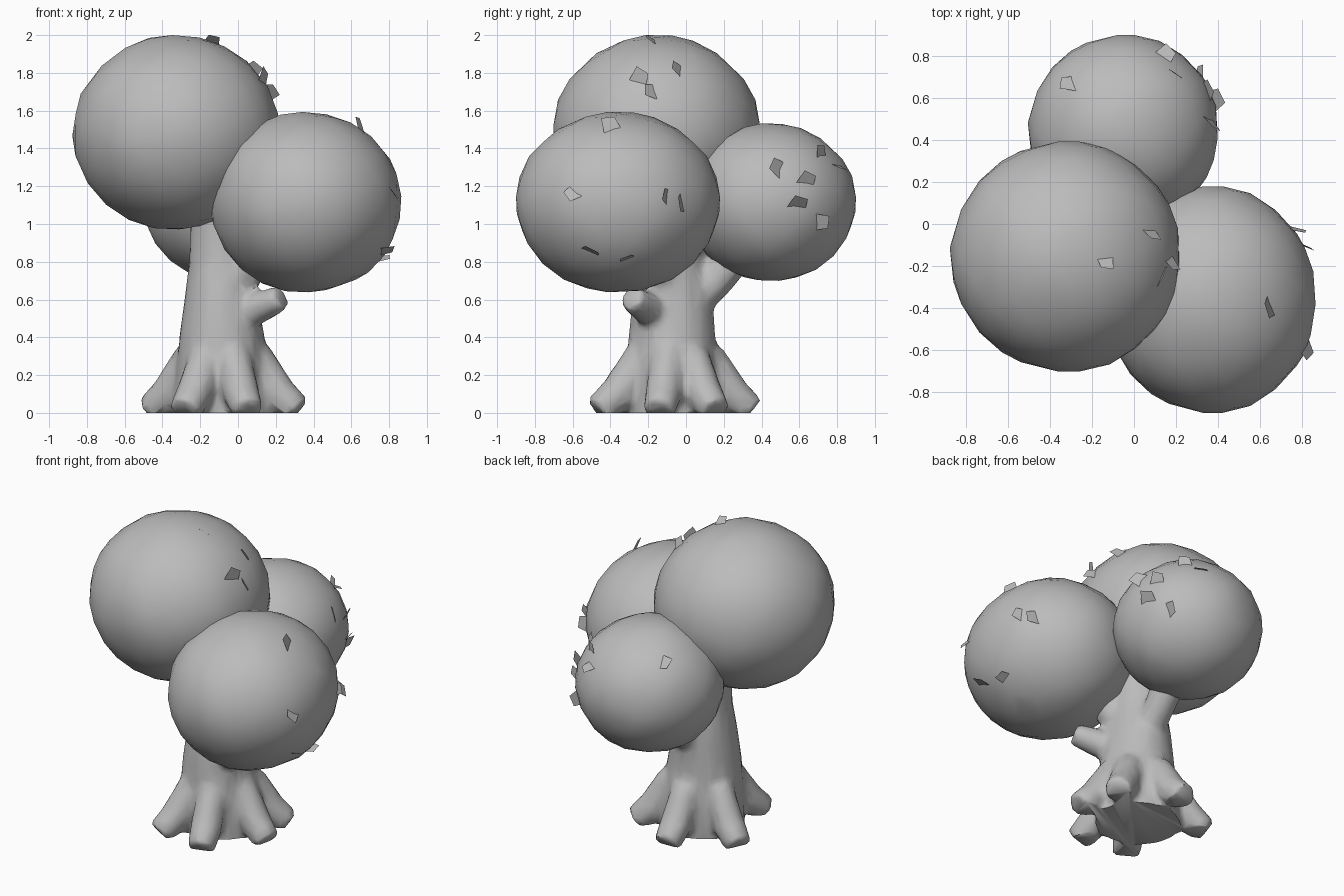
import bpy, bmesh, math, random
from mathutils import Vector, Matrix

if "Cube" in bpy.data.objects:
    bpy.data.objects.remove(bpy.data.objects["Cube"])

random.seed(4)
grey = bpy.data.materials.new("plain grey")
grey.diffuse_color = (0.5, 0.5, 0.5, 1)
grey.use_nodes = True
grey.node_tree.nodes["Principled BSDF"].inputs["Base Color"].default_value = grey.diffuse_color


def make_object(name, bm, smooth_angle=60):
    me = bpy.data.meshes.new(name)
    bm.to_mesh(me)
    bm.free()
    me.materials.append(grey)
    ob = bpy.data.objects.new(name, me)
    bpy.context.collection.objects.link(ob)
    bpy.ops.object.select_all(action='DESELECT')
    ob.select_set(True)
    bpy.context.view_layer.objects.active = ob
    bpy.ops.object.shade_smooth_by_angle(angle=math.radians(smooth_angle))
    return ob


def loft(bm, rings):
    """Skin a list of vertex rings and close both ends."""
    loops = [[bm.verts.new(p) for p in ring] for ring in rings]
    n = len(loops[0])
    for a, b in zip(loops, loops[1:]):
        for i in range(n):
            j = (i + 1) % n
            bm.faces.new((a[i], a[j], b[j], b[i]))
    bm.faces.new(loops[0][::-1])
    bm.faces.new(loops[-1])


def limb(bm, points, n=10):
    """Tapered tube through (x, y, z, radius) points."""
    rings = []
    for i, p in enumerate(points):
        q0 = Vector(points[max(i - 1, 0)][:3])
        q1 = Vector(points[min(i + 1, len(points) - 1)][:3])
        rot = (q1 - q0).to_track_quat('Z', 'Y')
        rings.append([Vector(p[:3]) + rot @ Vector((math.cos(t) * p[3], math.sin(t) * p[3], 0))
                      for t in (2 * math.pi * k / n for k in range(n))])
    loft(bm, rings)


# Trunk core: z, centre x, centre y, radius x, radius y
bm = bmesh.new()
core = [(-0.1, -0.08, -0.06, 0.27, 0.25), (0.1, -0.08, -0.06, 0.26, 0.25),
        (0.25, -0.08, -0.07, 0.245, 0.245), (0.42, -0.085, -0.075, 0.225, 0.23),
        (0.6, -0.09, -0.07, 0.195, 0.215), (0.8, -0.09, -0.07, 0.17, 0.17),
        (1.0, -0.09, -0.07, 0.165, 0.165), (1.2, -0.09, -0.07, 0.17, 0.17)]
loft(bm, [[Vector((cx + rx * math.cos(t), cy + ry * math.sin(t), z))
           for t in (2 * math.pi * k / 16 for k in range(16))]
          for z, cx, cy, rx, ry in core])

# Roots spreading from the trunk foot
for x, y in [(-0.46, 0.11), (-0.28, -0.41), (0.05, -0.46),
             (0.31, -0.14), (0.25, 0.15), (-0.1, 0.34)]:
    start = Vector((-0.08, -0.06))
    d = Vector((x, y)) - start
    a, b, c = (start + d * f for f in (0.45, 0.75, 1.02))
    limb(bm, [(a.x, a.y, 0.3, 0.09), (b.x, b.y, 0.1, 0.1), (c.x, c.y, 0.01, 0.085)])

# Cut-off stub at the front right, and forks rising into the crowns
limb(bm, [(0.0, -0.14, 0.52, 0.09), (0.12, -0.22, 0.56, 0.085), (0.23, -0.29, 0.61, 0.07)])
limb(bm, [(-0.07, 0.0, 0.55, 0.1), (-0.06, 0.17, 0.71, 0.095), (-0.06, 0.32, 0.92, 0.11)])
limb(bm, [(-0.02, -0.12, 0.65, 0.1), (0.1, -0.18, 0.85, 0.1), (0.2, -0.25, 1.0, 0.1)])
bmesh.ops.recalc_face_normals(bm, faces=bm.faces)
trunk = make_object("trunk", bm)

# Melt the trunk parts together, then slice the foot flat
mod = trunk.modifiers.new("melt", 'REMESH')
mod.mode = 'VOXEL'
mod.voxel_size = 0.022
mod = trunk.modifiers.new("soften", 'SMOOTH')
mod.iterations = 6
mod = trunk.modifiers.new("simplify", 'DECIMATE')
mod.ratio = 0.2
bm = bmesh.new()
bm.from_object(trunk, bpy.context.evaluated_depsgraph_get())
bpy.data.objects.remove(trunk)
cut = bmesh.ops.bisect_plane(bm, geom=bm.verts[:] + bm.edges[:] + bm.faces[:],
                             plane_co=(0, 0, 0), plane_no=(0, 0, -1), clear_outer=True)
edges = [e for e in cut['geom_cut'] if isinstance(e, bmesh.types.BMEdge)]
bmesh.ops.holes_fill(bm, edges=edges, sides=0)
bmesh.ops.recalc_face_normals(bm, faces=bm.faces)
make_object("trunk", bm)


def leaf(bm, centre, radii, direction, size):
    """Small folded flap peeling away from a crown."""
    d = Vector(direction).normalized()
    base = Vector(centre) + Vector([a * b for a, b in zip(d, radii)])
    side = d.orthogonal().normalized()
    side = Matrix.Rotation(random.uniform(0, 2 * math.pi), 3, d) @ side
    along = d.cross(side)
    out = [(-0.5, 0, -0.15), (0.5, 0, -0.15), (0.45, 0.6, 0.3), (-0.25, 0.75, 0.4)]
    v = [bm.verts.new(base + (side * a + along * b + d * c) * size) for a, b, c in out]
    bm.faces.new((v[0], v[1], v[2]))
    bm.faces.new((v[0], v[2], v[3]))


# Crowns: name, centre, radii, directions of their loose leaves
crowns = [
    ("large_crown", (-0.325, -0.155, 1.485), (0.548, 0.548, 0.515),
     [(0.75, 0.25, 0.65), (0.9, 0, 0.42), (0.35, 0, 0.95), (0.85, -0.2, 0.5)]),
    ("front_crown", (0.362, -0.36, 1.115), (0.505, 0.54, 0.478),
     [(0.6, -0.05, 0.8), (0.92, -0.4, 0.15), (0.85, 0.5, 0.05),
      (0.75, 0.1, -0.65), (0.8, -0.3, -0.6), (0.75, 0.65, 0.0)]),
    ("back_crown", (-0.05, 0.448, 1.115), (0.452, 0.452, 0.417),
     [(0.55, 0.6, 0.55), (0.9, 0.4, 0.2), (0.9, 0.15, 0.4), (0.8, 0.5, -0.25),
      (-0.5, 0.5, 0.7), (0.4, 0.75, 0.5), (0.95, 0.3, -0.1)]),
]
for name, centre, radii, spots in crowns:
    bm = bmesh.new()
    bmesh.ops.create_icosphere(bm, subdivisions=4, radius=1)
    # slightly lumpy, coarse foliage ball
    for v in bm.verts:
        v.co *= 1 + 0.008 * math.sin(5 * v.co.x + 3 * v.co.z) * math.cos(6 * v.co.y)
        v.co = Vector([c + r * a for c, r, a in zip(centre, radii, v.co)])
    ball = make_object(name, bm)
    mod = ball.modifiers.new("coarsen", 'DECIMATE')
    mod.ratio = 0.3
    bm = bmesh.new()
    for s in spots:
        leaf(bm, centre, radii, s, random.uniform(0.08, 0.11))
    make_object(name + "_leaves", bm, 20)
